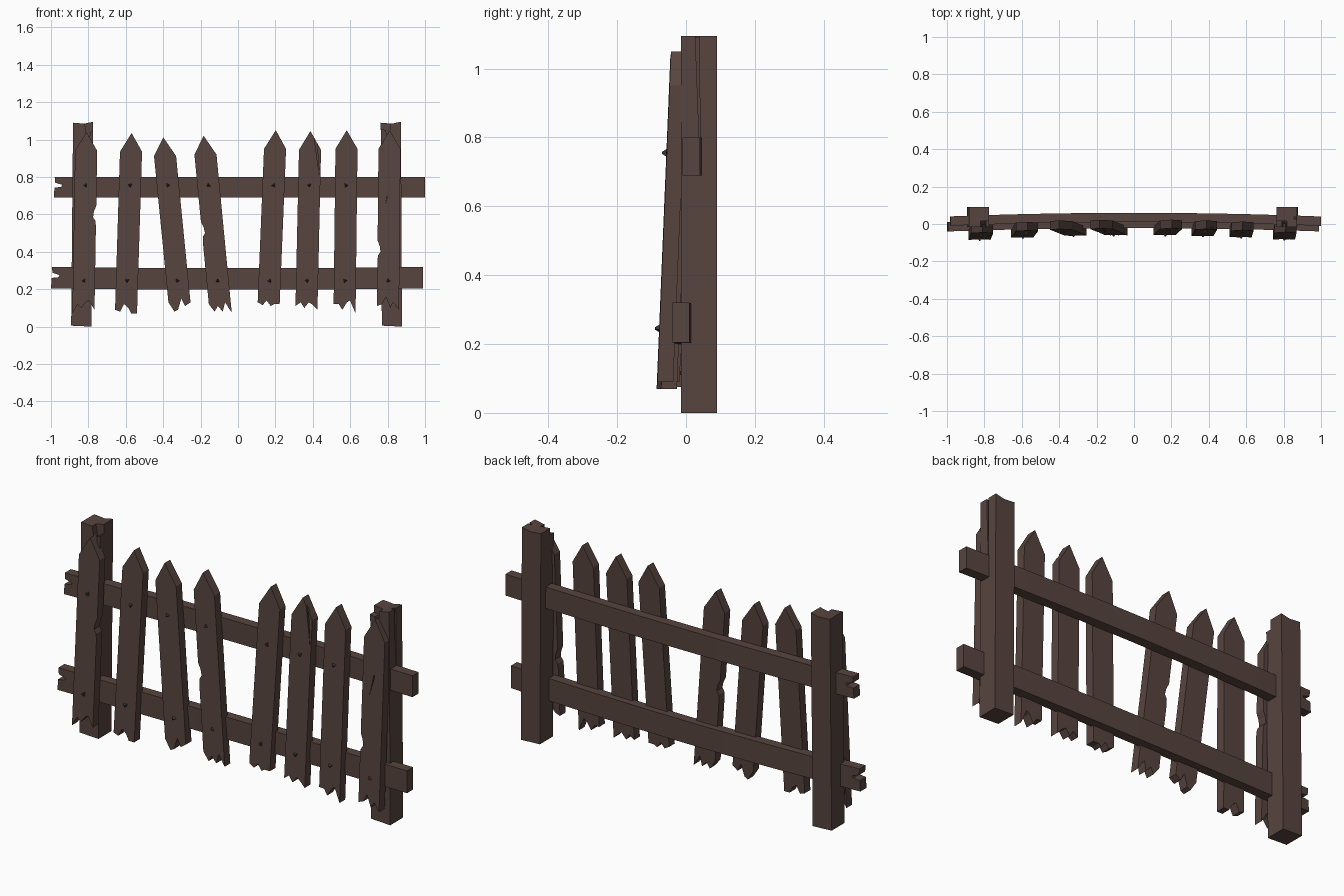
import bpy, bmesh, math
from mathutils import Vector

if "Cube" in bpy.data.objects:
    bpy.data.objects.remove(bpy.data.objects["Cube"])


def material(name, rgb):
    m = bpy.data.materials.new(name)
    m.diffuse_color = (*rgb, 1)
    m.use_nodes = True
    m.node_tree.nodes["Principled BSDF"].inputs["Base Color"].default_value = m.diffuse_color
    return m


WOOD = material("dark brown wood", (0.095, 0.058, 0.049))
NAIL = material("dark iron", (0.045, 0.032, 0.03))


def finish(name, bm, mat):
    bmesh.ops.recalc_face_normals(bm, faces=bm.faces)
    me = bpy.data.meshes.new(name)
    bm.to_mesh(me)
    bm.free()
    me.materials.append(mat)
    ob = bpy.data.objects.new(name, me)
    bpy.context.collection.objects.link(ob)
    return ob


def prism(pts, d0, d1, axis="y"):
    """Extrude a profile (u, z) from depth d0 to d1 along y or x."""
    bm = bmesh.new()
    place = (lambda u, z, d: (u, d, z)) if axis == "y" else (lambda u, z, d: (d, u, z))
    a = [bm.verts.new(place(u, z, d0)) for u, z in pts]
    b = [bm.verts.new(place(u, z, d1)) for u, z in pts]
    bm.faces.new(a)
    bm.faces.new(b[::-1])
    n = len(pts)
    for i in range(n):
        j = (i + 1) % n
        bm.faces.new((a[i], b[i], b[j], a[j]))
    return bm


def carve(ob, pts, d0, d1, axis="y"):
    """Cut a splinter-shaped wedge out of an object."""
    cutter = finish(ob.name + "_cutter", prism(pts, d0, d1, axis), WOOD)
    cutter.hide_render = True
    cutter.hide_viewport = True
    mod = ob.modifiers.new("split", "BOOLEAN")
    mod.operation = "DIFFERENCE"
    mod.object = cutter


# Posts: slightly leaning square timbers with uneven, split tops
def post(name, xb, xt, tops):
    h = 0.054
    bm = prism([(xb - h, 0.005), (xb + h, 0.0), (xt + h, tops[1]), (xt + h * 0.1, tops[2]),
                (xt - h, tops[0])], -0.015, 0.09)
    return finish(name, bm, WOOD)


left_post = post("left_post", -0.838, -0.828, (1.09, 1.095, 1.085))
carve(left_post, [(-0.826, 1.12), (-0.76, 1.12), (-0.76, 1.05), (-0.79, 1.04), (-0.80, 0.96),
                  (-0.815, 1.06)], -0.03, 0.015)
right_post = post("right_post", 0.823, 0.817, (1.09, 1.095, 1.085))
carve(right_post, [(0.75, 1.12), (0.822, 1.12), (0.815, 1.07), (0.805, 0.98), (0.79, 1.05),
                   (0.75, 1.06)], -0.03, 0.015)
carve(right_post, [(0.026, 1.12), (0.038, 1.12), (0.042, 0.70)], 0.855, 0.9, "x")


# Rails: long bowed planks with a forked left end
def rail(name, x0, x1, z0, z1, y0, y1, bow, sag):
    h = z1 - z0
    pts = [(x0, z0), (x1, z0), (x1, z1), (x0 + 0.005, z1), (x0 + 0.008, z0 + h * 0.72),
           (x0 + 0.045, z0 + h * 0.62), (x0 + 0.04, z0 + h * 0.52), (x0 + 0.004, z0 + h * 0.48)]
    bm = prism(pts, y0, y1)
    for i in range(9):
        bmesh.ops.bisect_plane(bm, geom=bm.verts[:] + bm.edges[:] + bm.faces[:],
                               plane_co=(-0.88 + 0.22 * i, 0, 0), plane_no=(1, 0, 0))
    for v in bm.verts:
        k = 1 - min(1, v.co.x ** 2)
        v.co.y += bow * k
        v.co.z -= sag * k
    return finish(name, bm, WOOD)


rail("upper_rail", -0.985, 1.0, 0.69, 0.80, -0.01, 0.04, 0.02, 0.0)
rail("lower_rail", -1.0, 0.99, 0.205, 0.32, -0.04, 0.01, 0.018, 0.008)

# Pickets: top x, bottom x, peak z, then heights of the broken bottom edge
W = 0.118
STEPS = (-0.5, -0.27, -0.1, 0.1, 0.24, 0.5)
PICKETS = [
    (-0.812, -0.826, 1.04, .07, .12, .10, .13, .14, .09),
    (-0.572, -0.598, 1.035, .09, .08, .12, .10, .07, .07),
    (-0.390, -0.310, 1.012, .13, .08, .09, .15, .11, .13),
    (-0.174, -0.095, 1.02, .12, .08, .11, .08, .13, .075),
    (0.198, 0.163, 1.05, .13, .115, .14, .11, .12, .12),
    (0.385, 0.366, 1.045, .11, .13, .10, .13, .12, .09),
    (0.580, 0.570, 1.05, .12, .12, .09, .13, .14, .07),
    (0.810, 0.802, 1.05, .11, .12, .16, .10, .13, .09),
]
# Chips in the long edges: picket number -> (side, height)
CHIPS = {1: (1, 0.585), 4: (-1, 0.50), 8: (-1, 0.40)}

for n, (tx, bx, peak, *ends) in enumerate(PICKETS, 1):
    sh = peak - 0.1

    def cx(z):
        return bx + (tx - bx) * (z - 0.1) / (sh - 0.1)

    pts = [(cx(z) + s * W, z) for s, z in zip(STEPS, ends)]
    chip = CHIPS.get(n)

    def chipped(side):
        z = chip[1]
        return [(cx(z + dz) + side * (W / 2 - d), z + dz)
                for dz, d in ((-.05, 0), (-.02, .003), (0, .016), (.03, .012), (.06, 0))]

    if chip and chip[0] == 1:
        pts += chipped(1)
    pts += [(cx(sh) + W / 2, sh), (cx(peak), peak), (cx(sh) - W / 2, sh)]
    if chip and chip[0] == -1:
        pts += chipped(-1)[::-1]

    # Foot stands forward of the top, more so near the posts
    outer = (bx / 0.81) ** 2
    y_foot = -0.060 - 0.024 * outer
    y_top = -0.022 - 0.022 * outer

    def front(z):
        return y_foot + (y_top - y_foot) * (z - 0.08) / 0.97

    bm = prism(pts, 0, 0.046)
    for v in bm.verts:
        v.co.y += front(v.co.z)
    picket = finish(f"picket_{n}", bm, WOOD)
    if n == 6:      # long split beside the point
        carve(picket, [(0.405, 1.03), (0.418, 1.03), (0.436, 0.80)], -0.1, -0.02)

    # Nails: small three-sided heads over each rail
    for row, z in (("upper", 0.755), ("lower", 0.245)):
        if n == 8 and row == "upper":
            carve(picket, [(0.812, 0.77), (0.818, 0.77), (0.787, 0.65)], -0.1, -0.05)
            continue
        bm = bmesh.new()
        bmesh.ops.create_cone(bm, cap_ends=True, segments=3, radius1=0.015, radius2=0.004, depth=0.016)
        nail = finish(f"{row}_nail_{n}", bm, NAIL)
        nail.rotation_euler = (math.pi / 2, 0.5 * n, 0)
        nail.location = Vector((cx(z), front(z) - 0.004, z))
